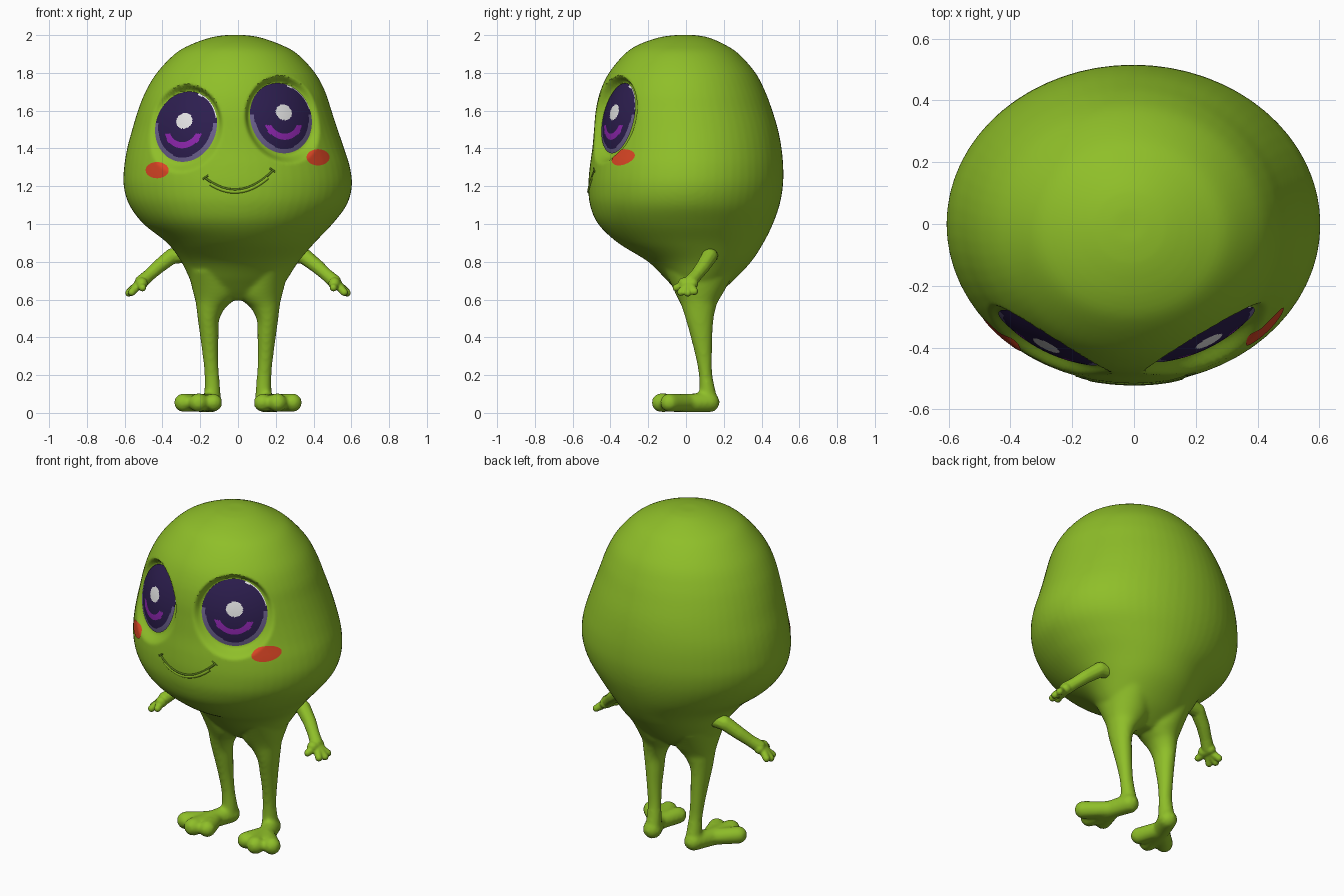
import bpy, bmesh, math
from mathutils import Vector, Matrix
from mathutils.bvhtree import BVHTree

if "Cube" in bpy.data.objects:
    bpy.data.objects.remove(bpy.data.objects["Cube"])


def material(name, rgb):
    m = bpy.data.materials.new(name)
    m.use_nodes = True
    m.diffuse_color = (*rgb, 1)
    bsdf = m.node_tree.nodes["Principled BSDF"]
    bsdf.inputs["Base Color"].default_value = (*rgb, 1)
    bsdf.inputs["Roughness"].default_value = 0.7
    return m


green = material("skin green", (0.275, 0.52, 0.022))
dark_green = material("mouth dark green", (0.1, 0.2, 0.012))
indigo = material("eye indigo", (0.026, 0.013, 0.078))
white = material("eye white", (0.78, 0.78, 0.78))
purple = material("eye purple", (0.28, 0.02, 0.44))
lavender = material("eye lavender", (0.15, 0.12, 0.27))
red = material("cheek red", (0.7, 0.06, 0.018))


def finish(bm, name, mats):
    mesh = bpy.data.meshes.new(name)
    bm.to_mesh(mesh)
    bm.free()
    for m in mats:
        mesh.materials.append(m)
    ob = bpy.data.objects.new(name, mesh)
    bpy.context.collection.objects.link(ob)
    return ob


def select(ob):
    bpy.ops.object.select_all(action='DESELECT')
    ob.select_set(True)
    bpy.context.view_layer.objects.active = ob


def smooth(ob, angle=40):
    select(ob)
    bpy.ops.object.shade_smooth_by_angle(angle=math.radians(angle))


def refine(rows, k=5):
    """Smooth spline through the ring rows."""
    pts = [Vector(r) for r in [rows[0]] + rows + [rows[-1]]]
    out = []
    for a, b, c, d in zip(pts, pts[1:], pts[2:], pts[3:]):
        for t in (i / k for i in range(k)):
            out.append((2 * b + (c - a) * t + (2 * a - 5 * b + 4 * c - d) * t ** 2
                        + (3 * b - a - 3 * c + d) * t ** 3) / 2)
    return out + [pts[-1]]


def loft(bm, rows, n=64):
    """Closed skin through elliptical rings given as (z, x0, x1, y0, y1)."""
    rings, faces = [], []
    for z, x0, x1, y0, y1 in rows:
        rings.append([bm.verts.new(((x0 + x1) / 2 + (x1 - x0) / 2 * math.cos(a),
                                    (y0 + y1) / 2 + (y1 - y0) / 2 * math.sin(a), z))
                      for a in (2 * math.pi * i / n for i in range(n))])
    for a, b in zip(rings, rings[1:]):
        faces += [bm.faces.new((a[i], a[(i + 1) % n], b[(i + 1) % n], b[i])) for i in range(n)]
    faces += [bm.faces.new(rings[0]), bm.faces.new(rings[-1])]
    bmesh.ops.recalc_face_normals(bm, faces=faces)


def chain(bm, s, *points):
    """Row of overlapping balls through (x, y, z, radius), mirrored by s."""
    for p, q in zip(points, points[1:]):
        steps = max(2, int((Vector(p[:3]) - Vector(q[:3])).length / (0.2 * min(p[3], q[3]))))
        for i in range(steps + 1):
            x, y, z, r = Vector(p).lerp(Vector(q), i / steps)
            bmesh.ops.create_icosphere(bm, subdivisions=2, radius=r,
                                       matrix=Matrix.Translation((s * x, y, z)))


def fuse(ob, voxel, rounds):
    m = ob.modifiers.new("fuse", 'REMESH')
    m.mode, m.voxel_size = 'VOXEL', voxel
    m = ob.modifiers.new("soften", 'SMOOTH')
    m.factor, m.iterations = 0.5, rounds
    select(ob)
    for m in list(ob.modifiers):
        bpy.ops.object.modifier_apply(modifier=m.name)


# Head and trunk rings: z, left, right, front, back
TRUNK = [(2.0, -.07, .04, -.06, .05), (1.987, -.145, .12, -.145, .12), (1.95, -.25, .225, -.25, .205),
         (1.9, -.335, .315, -.325, .28), (1.8, -.43, .408, -.408, .368), (1.7, -.49, .462, -.455, .42),
         (1.6, -.53, .495, -.478, .457), (1.5, -.56, .528, -.487, .487), (1.4, -.587, .562, -.496, .506),
         (1.3, -.603, .593, -.51, .515), (1.2, -.605, .603, -.517, .513), (1.1, -.575, .575, -.508, .495),
         (1.0, -.5, .5, -.465, .46), (.9, -.375, .405, -.36, .41), (.8, -.3, .32, -.2, .345),
         (.7, -.25, .255, -.1, .25), (.64, -.2, .2, -.04, .18), (.595, -.1, .1, .01, .12)]
LEG = [(.75, .02, .265, -.11, .26), (.64, 0, .238, -.06, .2), (.59, .03, .225, -.035, .17),
       (.555, .068, .22, -.02, .158), (.49, .1, .212, 0, .145), (.4, .103, .2, .025, .14),
       (.3, .105, .187, .05, .138), (.2, .1, .177, .068, .14), (.1, .092, .178, .07, .16),
       (.04, .09, .183, .065, .17)]

# Body with legs and three-toed feet fused into one skin
bm = bmesh.new()
loft(bm, refine(TRUNK))
for s in (1, -1):
    loft(bm, refine([(z, *sorted((s * a, s * b)), c, d) for z, a, b, c, d in LEG]), 32)
    chain(bm, s, (.138, .125, .056, .055), (.175, .03, .052, .052), (.2, -.06, .052, .05))
    for tx, ty, r in ((.13, -.11, .049), (.21, -.132, .052), (.29, -.088, .051)):
        chain(bm, s, (.17, .03, .052, .045), (tx, ty, .054, r))
body = finish(bm, "body", [green])
fuse(body, 0.011, 7)


def disc(name, place, mats, rule, rings, n):
    """Polar plate: place(u, v) gives the point, rule(u, v) the material slot."""
    bm = bmesh.new()
    uv = lambda k, i: (k / rings * math.cos(2 * math.pi * i / n), k / rings * math.sin(2 * math.pi * i / n))
    mid = bm.verts.new(place(0, 0))
    prev = None
    for k in range(1, rings + 1):
        ring = [bm.verts.new(place(*uv(k, i))) for i in range(n)]
        for i in range(n):
            j = (i + 1) % n
            f = bm.faces.new((prev[i], ring[i], ring[j], prev[j]) if prev else (mid, ring[i], ring[j]))
            f.material_index = rule(*uv(k - 0.5, i + 0.5))
        prev = ring
    smooth(finish(bm, name, mats))


def eye_colour(u, v):
    x, z = 0.162 * u, 0.187 * v
    if math.hypot(x - 0.003, z - 0.024) < 0.042:
        return 1                                    # highlight
    if 0.068 < math.hypot(x, z + 0.02) < 0.1 and z < -0.042:
        return 2                                    # iris arc
    if math.hypot(u * 1.1, v - 0.1) > 0.98 and v < 0.1:
        return 3                                    # lower rim
    if math.hypot(u - 0.04, v) > 0.94 and u > 0.3 and v > 0.25:
        return 1                                    # upper glint
    return 0


# Sunken domed eyes: the face is pressed flat around each one, steeply at the brow
for side, s, centre in (("left", 1, (.227, -.357, 1.56)), ("right", -1, (-.275, -.368, 1.515))):
    yaw, lean = math.radians(27), math.radians(12)
    h = Vector((math.cos(yaw), s * math.sin(yaw), 0))
    n = Vector((s * math.sin(yaw) * math.cos(lean), -math.cos(yaw) * math.cos(lean), math.sin(lean)))
    v_axis, c = n.cross(h), Vector(centre)
    for vert in body.data.vertices:
        rel = vert.co - c
        u, v, d = rel.dot(h) / 0.183, rel.dot(v_axis) / 0.19, rel.dot(n)
        rho = math.hypot(u, v)
        if -0.1 < d < 0.2 and rho < 1.5:
            t = min(1, max(0, (rho - 1.02) / (0.26 - 0.1 * v / max(rho, 0.1))))
            vert.co -= n * ((d + 0.006) * (1 - t * t * (3 - 2 * t)))

    disc(side + "_eye",
         lambda u, v: c + h * (0.183 * u) + v_axis * (0.19 * v) + n * (0.036 * (1 - u * u - v * v)),
         [indigo, white, purple, lavender], eye_colour, 36, 120)
smooth(body)
skin = BVHTree.FromPolygons([v.co for v in body.data.vertices], [p.vertices for p in body.data.polygons])


def on_face(x, z, offset):
    hit = skin.ray_cast(Vector((x, -2, z)), Vector((0, 1, 0)))[0]
    return hit + Vector((0, offset, 0))


# Blush spots that follow the face
for side, cx, cz in (("left", .424, 1.353), ("right", -.428, 1.285)):
    disc(side + "_cheek", lambda u, v: on_face(cx + .061 * u, cz + .043 * v, -.005),
         [red], lambda u, v: 0, 8, 40)


def face_line(name, pts, radius, mat, sink):
    curve = bpy.data.curves.new(name, 'CURVE')
    curve.dimensions, curve.bevel_depth, curve.bevel_resolution = '3D', radius, 3
    curve.use_fill_caps = True
    sp = curve.splines.new('POLY')
    sp.points.add(len(pts) - 1)
    for p, (x, z) in zip(sp.points, pts):
        p.co = (*on_face(x, z, sink), 1)
    curve.materials.append(mat)
    ob = bpy.data.objects.new(name, curve)
    bpy.context.collection.objects.link(ob)
    select(ob)
    bpy.ops.object.convert(target='MESH')
    smooth(bpy.context.object, 60)


# Smile with corner creases and lower lip
smile = [(x, 1.183 + 0.08 * x + 2.5 * x * x) for x in (-.175 + .36 * i / 24 for i in range(25))]
face_line("mouth_line", smile, 0.006, dark_green, 0.001)
face_line("lower_lip", [(x, z - 0.011) for x, z in smile[2:-2]], 0.011, green, 0.004)
for side, (x, z), t in (("right", smile[0], -1), ("left", smile[-1], 1)):
    face_line(side + "_mouth_corner", [(x - t * .018, z + .012), (x + t * .012, z - .008)], 0.005, dark_green, 0.001)

# Arms with broad palm, three fingers and thumb
for side, s in (("left", 1), ("right", -1)):
    bm = bmesh.new()
    chain(bm, s, (.27, .13, .84, .045), (.35, .125, .83, .043), (.42, .09, .775, .038),
          (.47, .055, .73, .034), (.51, .025, .695, .037))
    chain(bm, s, (.52, .035, .685, .031), (.51, -.01, .685, .033))
    for tip in ((.573, .045, .643), (.578, .01, .635), (.563, -.028, .638), (.505, -.052, .662)):
        chain(bm, s, (.52, .015, .685, .025), (*tip, .0205))
    arm = finish(bm, side + "_arm", [green])
    fuse(arm, 0.006, 3)
    smooth(arm, 60)
